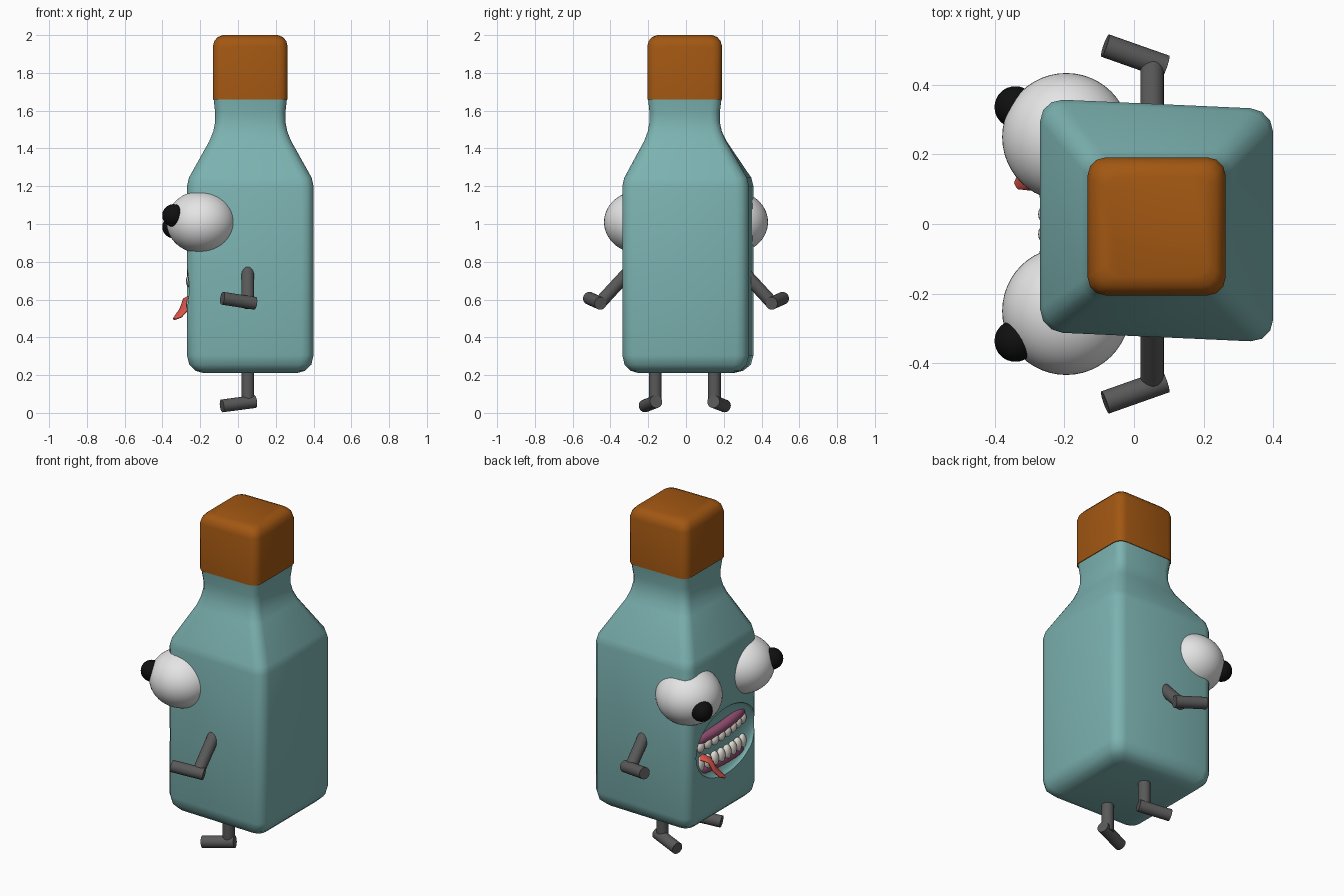
import bpy, bmesh, math
from mathutils import Vector

if "Cube" in bpy.data.objects:
    bpy.data.objects.remove(bpy.data.objects["Cube"], do_unlink=True)


def material(name, r, g, b):
    m = bpy.data.materials.new(name)
    m.use_nodes = True
    m.diffuse_color = (r, g, b, 1)
    m.node_tree.nodes["Principled BSDF"].inputs["Base Color"].default_value = (r, g, b, 1)
    return m


TEAL = material("teal glass", 0.2, 0.45, 0.44)
ORANGE = material("orange brown cap", 0.36, 0.095, 0.006)
WHITE = material("eye white", 0.78, 0.78, 0.78)
BLACK = material("pupil black", 0.005, 0.005, 0.005)
GREY = material("limb grey", 0.1, 0.1, 0.1)
RED = material("tongue red", 0.7, 0.09, 0.07)
PLUM = material("gum plum", 0.3, 0.08, 0.17)
IVORY = material("tooth ivory", 0.75, 0.72, 0.66)


def smooth(ob, angle=40):
    bpy.ops.object.select_all(action='DESELECT')
    ob.select_set(True)
    bpy.context.view_layer.objects.active = ob
    bpy.ops.object.shade_smooth_by_angle(angle=math.radians(angle))


def loft(name, rings, mat, angle=40):
    """Skin closed rings of equal length and close both ends."""
    bm = bmesh.new()
    loops = [[bm.verts.new(p) for p in ring] for ring in rings]
    n = len(loops[0])
    for a, b in zip(loops, loops[1:]):
        for i in range(n):
            j = (i + 1) % n
            bm.faces.new((a[i], a[j], b[j], b[i]))
    bm.faces.new(loops[0][::-1])
    bm.faces.new(loops[-1])
    bmesh.ops.recalc_face_normals(bm, faces=bm.faces)
    me = bpy.data.meshes.new(name)
    bm.to_mesh(me)
    bm.free()
    me.materials.append(mat)
    ob = bpy.data.objects.new(name, me)
    bpy.context.collection.objects.link(ob)
    smooth(ob, angle)
    return ob


def rounded_square(cx, cy, z, half, radius, shear=0.0, steps=3):
    pts = []
    for quarter, (sx, sy) in enumerate([(1, 1), (-1, 1), (-1, -1), (1, -1)]):
        for k in range(steps + 1):
            a = math.pi / 2 * (quarter + k / steps)
            x = sx * (half - radius) + radius * math.cos(a)
            y = sy * (half - radius) + radius * math.sin(a)
            pts.append((cx + x, cy + y - shear * x, z))
    return pts


def ball(name, loc, scale, mat, segments=32, rings=20):
    bpy.ops.mesh.primitive_uv_sphere_add(segments=segments, ring_count=rings, radius=1, location=loc)
    ob = bpy.context.object
    ob.name = name
    ob.scale = scale
    ob.data.materials.append(mat)
    smooth(ob)
    return ob


def tube_rings(path, side, wide, thick, count=16):
    """Elliptical sections along a path; side is the wide axis."""
    path = [Vector(p) for p in path]
    rings = []
    for i, p in enumerate(path):
        t = (path[min(i + 1, len(path) - 1)] - path[max(i - 1, 0)]).normalized()
        u = (Vector(side) - t * t.dot(Vector(side))).normalized()
        v = t.cross(u)
        rings.append([p + u * wide[i] * math.cos(a) + v * thick[i] * math.sin(a)
                      for a in (math.tau * k / count for k in range(count))])
    return rings


def rod(name, a, b, r=0.034):
    return loft(name, tube_rings([a, b], (0.1, 0.2, 1) if abs(b[2] - a[2]) < 0.1 else (1, 0, 0),
                                 [r, r], [r, r], 24), GREY)


# Bottle body: height, half width, corner radius
CX = 0.065
profile = [(0.21, 0.245, 0.04), (0.223, 0.29, 0.05), (0.255, 0.323, 0.06), (0.305, 0.335, 0.065),
           (1.2, 0.335, 0.065), (1.245, 0.325, 0.065), (1.44, 0.216, 0.055), (1.49, 0.196, 0.05),
           (1.54, 0.186, 0.05), (1.59, 0.186, 0.05), (1.67, 0.195, 0.05)]
rings = []
for z, half, radius in profile:
    wide = min(1, max(0, (half - 0.19) / 0.14))
    rings.append(rounded_square(CX, -0.007 + 0.017 * wide, z, half, radius, 0.045 * wide))
body = loft("bottle_body", rings, TEAL)

# Shallow mouth hollow on the -x side
cutter = ball("mouth_cutter", (-0.272, 0.0, 0.66), (0.06, 0.29, 0.2), TEAL)
cut = body.modifiers.new("mouth hollow", 'BOOLEAN')
cut.operation = 'DIFFERENCE'
cut.solver = 'EXACT'
cut.object = cutter
bpy.context.view_layer.objects.active = body
bpy.ops.object.modifier_apply(modifier=cut.name)
bpy.data.objects.remove(cutter, do_unlink=True)
smooth(body)

# Cap with rounded top
cap = [(1.66, 0.198, 0.05), (1.94, 0.198, 0.05), (1.97, 0.19, 0.05), (1.99, 0.172, 0.045), (2.0, 0.145, 0.04)]
loft("cap", [rounded_square(CX, -0.007, z, h, r) for z, h, r in cap], ORANGE)

# Eyes, arms and legs on both sides
for s, label in ((1, "back"), (-1, "front")):
    ball(f"{label}_eye", (-0.195, s * 0.25, 1.01), (0.184, 0.184, 0.165), WHITE, 48, 28)
    ball(f"{label}_pupil", (-0.341, s * 0.336, 1.015 - s * 0.03), (0.06, 0.06, 0.06), BLACK)
    rod(f"{label}_upper_arm", (0.052, s * 0.3, 0.75), (0.052, s * 0.465, 0.572))
    rod(f"{label}_hand", (0.09, s * 0.452, 0.58), (-0.083, s * 0.513, 0.607))
    hip = 0.15 if s > 0 else -0.163
    rod(f"{label}_leg", (0.052, hip, 0.25), (0.052, hip, 0.045))
    rod(f"{label}_foot", (0.09, hip - s * 0.005, 0.06), (-0.085, hip + s * 0.055, 0.037))


# Gums and teeth follow a gently bowed line
def jaw_x(y):
    return -0.24 + 0.5 * y * y


for label, base, slope, drop, tall in (("upper", 0.735, -0.06, -0.037, 0.034),
                                       ("lower", 0.535, 0.03, 0.04, 0.045)):
    ys = [-0.24 + 0.04 * k for k in range(13)]
    path = [(jaw_x(y), y, base + slope * y) for y in ys]
    size = [0.012] + [0.03] * (len(ys) - 2) + [0.012]
    loft(f"{label}_gum", tube_rings(path, (0, 0, 1), size, size), PLUM)
    for k in range(8):
        y = -0.2 + 0.057 * k
        ball(f"{label}_tooth_{k + 1}", (jaw_x(y) - 0.012, y, base + slope * y + drop),
             (0.024, 0.03, tall), IVORY, 16, 10)

# Tongue hanging over the lower teeth
loft("tongue", tube_rings([(-0.19, 0.205, 0.6), (-0.235, 0.18, 0.617), (-0.268, 0.158, 0.6),
                           (-0.285, 0.142, 0.55), (-0.315, 0.123, 0.512), (-0.338, 0.11, 0.497)],
                          (-0.57, 0.82, 0), [0.03, 0.036, 0.038, 0.038, 0.032, 0.012],
                          [0.012, 0.014, 0.014, 0.014, 0.012, 0.006]), RED, 60)
